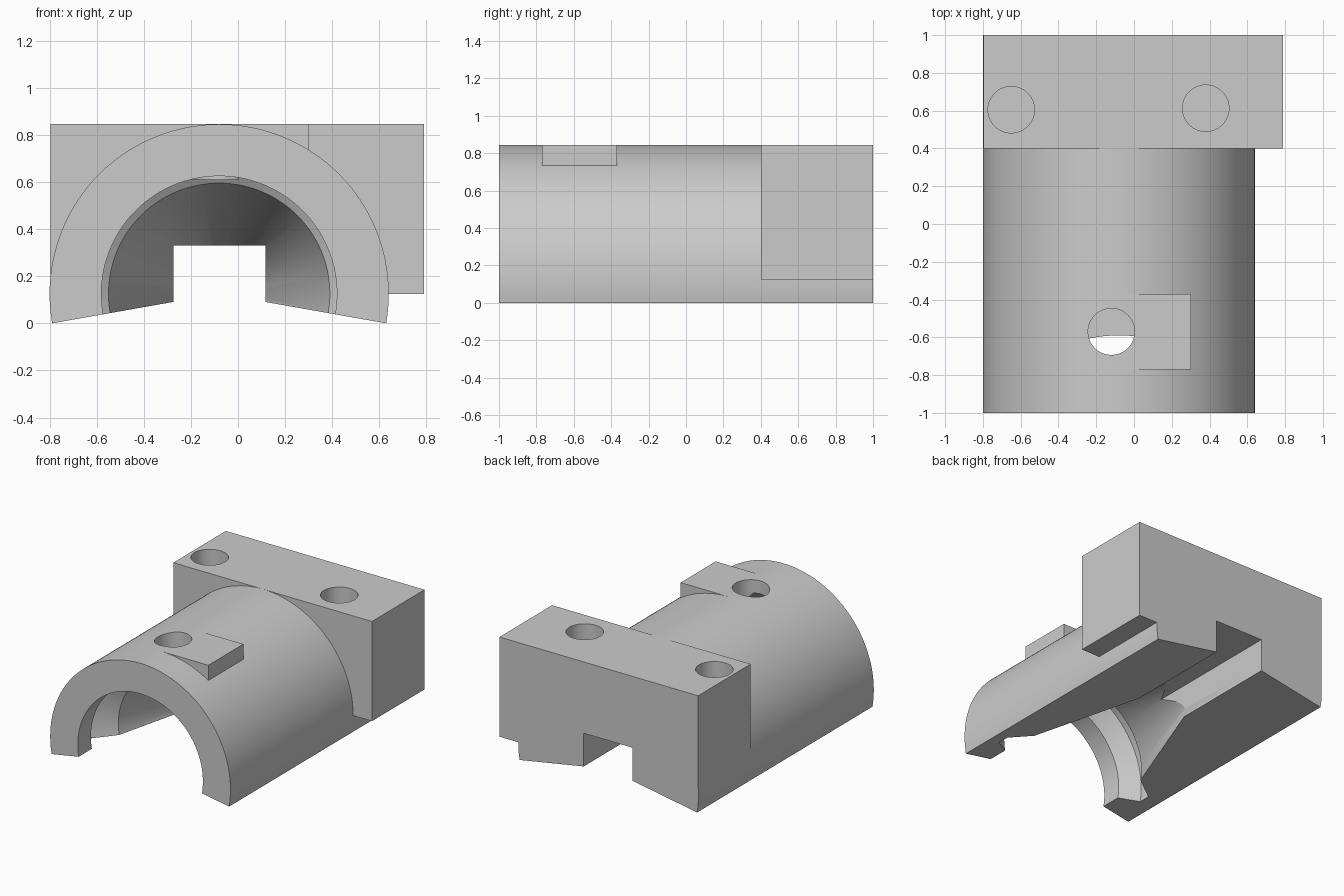
import bpy, bmesh, math
from mathutils import Matrix, Vector

cube = bpy.data.objects.get("Cube")
if cube:
    bpy.data.objects.remove(cube, do_unlink=True)

AXIS_X, AXIS_Z = -0.08, 0.125
OUTER_R, TOP, SEGS = 0.72, 0.845, 96

grey = bpy.data.materials.new("plain grey")
grey.use_nodes = True
grey.diffuse_color = (0.6, 0.6, 0.6, 1)
grey.node_tree.nodes["Principled BSDF"].inputs["Base Color"].default_value = (0.6, 0.6, 0.6, 1)


def finish(bm, name):
    bmesh.ops.recalc_face_normals(bm, faces=bm.faces)
    mesh = bpy.data.meshes.new(name)
    bm.to_mesh(mesh)
    bm.free()
    mesh.materials.append(grey)
    ob = bpy.data.objects.new(name, mesh)
    bpy.context.scene.collection.objects.link(ob)
    return ob


def box(name, x0, x1, y0, y1, z0, z1):
    bm = bmesh.new()
    size = Matrix.Diagonal((x1 - x0, y1 - y0, z1 - z0, 1))
    mid = Matrix.Translation(((x0 + x1) / 2, (y0 + y1) / 2, (z0 + z1) / 2))
    bmesh.ops.create_cube(bm, size=1, matrix=mid @ size)
    return finish(bm, name)


def drill(name, x, y, radius, floor):
    bm = bmesh.new()
    height = 1.0
    bmesh.ops.create_cone(bm, cap_ends=True, segments=64, radius1=radius, radius2=radius,
                          depth=height, matrix=Matrix.Translation((x, y, floor + height / 2)))
    return finish(bm, name)


def half_round(name, y0, y1):
    # sector reaching ten degrees below the axis on both sides
    bm = bmesh.new()
    verts = [bm.verts.new((AXIS_X, y0, AXIS_Z))]
    for i in range(SEGS + 1):
        a = math.radians(-10 + 200 * i / SEGS)
        verts.append(bm.verts.new((AXIS_X + OUTER_R * math.cos(a), y0,
                                   AXIS_Z + OUTER_R * math.sin(a))))
    face = bm.faces.new(verts)
    ext = bmesh.ops.extrude_face_region(bm, geom=[face])
    moved = [v for v in ext["geom"] if isinstance(v, bmesh.types.BMVert)]
    bmesh.ops.translate(bm, verts=moved, vec=(0, y1 - y0, 0))
    return finish(bm, name)


def turned(name, profile):
    # profile of (radius, y) points spun around the bore axis
    bm = bmesh.new()
    rings = []
    for r, y in profile:
        rings.append([bm.verts.new((AXIS_X + r * math.cos(t), y, AXIS_Z + r * math.sin(t)))
                      for t in (math.tau * (i + 0.5) / SEGS for i in range(SEGS))])
    for a, b in zip(rings, rings[1:]):
        for i in range(SEGS):
            j = (i + 1) % SEGS
            bm.faces.new((a[i], a[j], b[j], b[i]))
    bm.faces.new(rings[0])
    bm.faces.new(rings[-1])
    return finish(bm, name)


def combine(target, tool, operation):
    mod = target.modifiers.new(tool.name, "BOOLEAN")
    mod.operation, mod.solver, mod.object = operation, "EXACT", tool
    bpy.context.view_layer.objects.active = target
    bpy.ops.object.modifier_apply(modifier=mod.name)
    bpy.data.objects.remove(tool, do_unlink=True)


# half-round body with end block and small flat pad
body = half_round("clamp_half", -1, 1)
combine(body, box("end_block", -0.797, 0.79, 0.4, 1, AXIS_Z, TOP), "UNION")
combine(body, box("flat_pad", AXIS_X, 0.302, -0.77, -0.37, 0.70, TOP), "UNION")

# blind holes from above
for label, x, y, floor in (("pad_hole", -0.12, -0.57, 0.61),
                           ("right_hole", -0.65, 0.605, 0.5),
                           ("left_hole", 0.38, 0.613, 0.5)):
    combine(body, drill(label, x, y, 0.123, floor), "DIFFERENCE")

# bore: front lip, bevelled groove, then a taper into the slot
bore = [(0.5, -1.1), (0.5, -0.85), (0.625, -0.765), (0.625, -0.68),
        (0.47, -0.58), (0.15, 0.33)]
combine(body, turned("bore", bore), "DIFFERENCE")
combine(body, box("slot", -0.273, 0.117, -1.2, 1.2, -0.5, 0.33), "DIFFERENCE")

# smooth curves, sharp edges
for ob in bpy.context.selected_objects:
    ob.select_set(False)
body.select_set(True)
bpy.context.view_layer.objects.active = body
bpy.ops.object.shade_smooth_by_angle(angle=math.radians(20))
